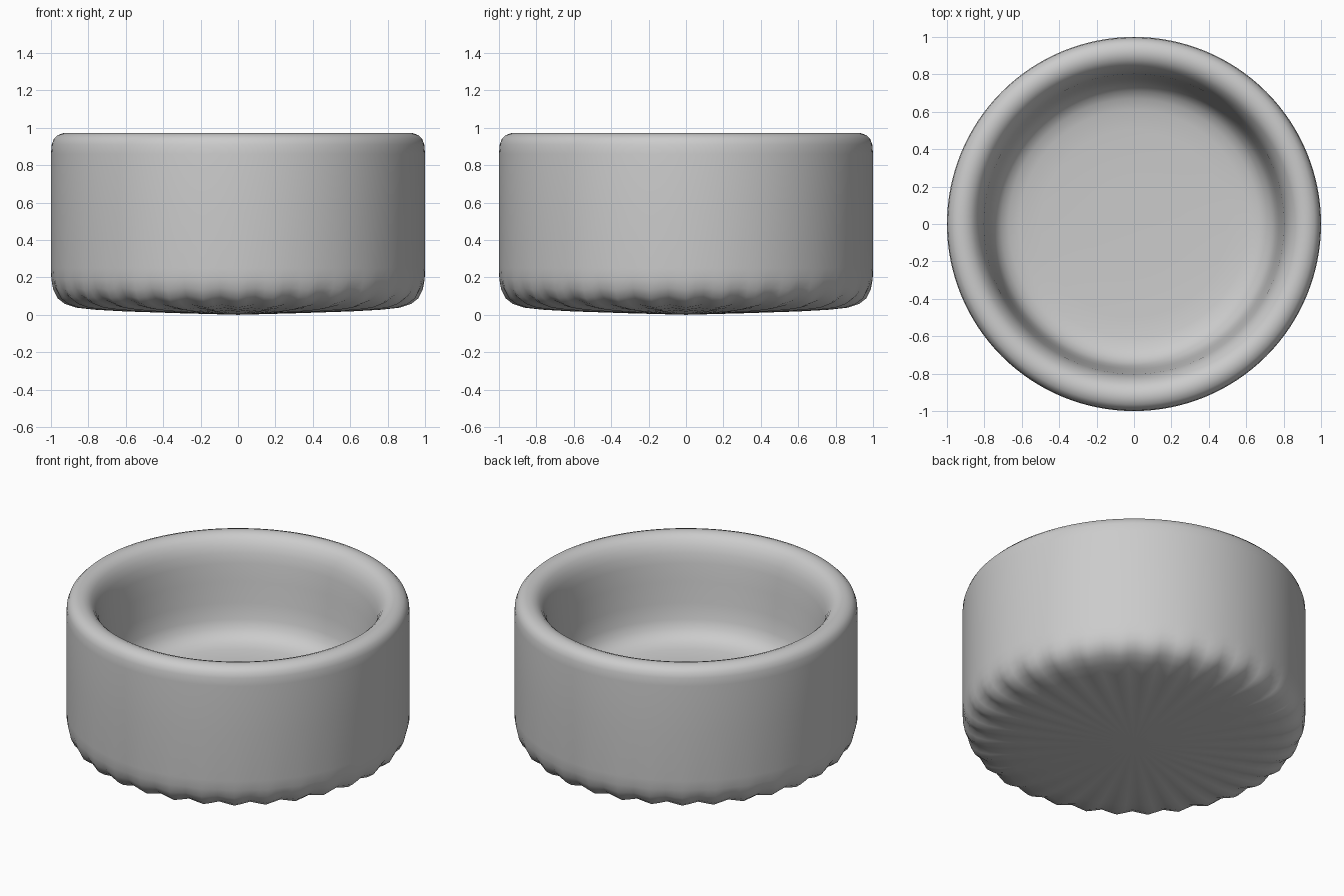
import bpy, bmesh
from math import cos, sin, pi

if "Cube" in bpy.data.objects:
    bpy.data.objects.remove(bpy.data.objects["Cube"])

SEGS, FLUTES = 128, 32

# Half profile (radius, height, ripple), from under the base round to the inner floor
profile = [
    (0.30, 0.008, 0), (0.60, 0.021, .003), (0.76, 0.032, .005), (0.86, 0.046, .008),
    (0.92, 0.068, .010), (0.96, 0.097, .009), (0.985, 0.14, .005), (0.997, 0.19, .002),
    (1.0, 0.25, 0), (1.0, 0.55, 0), (1.0, 0.86, 0), (0.996, 0.91, 0),
    (0.985, 0.94, 0), (0.965, 0.96, 0), (0.935, 0.971, 0), (0.905, 0.971, 0),
    (0.875, 0.96, 0), (0.852, 0.94, 0), (0.832, 0.91, 0), (0.815, 0.87, 0),
    (0.803, 0.81, 0), (0.79, 0.70, 0), (0.775, 0.57, 0), (0.76, 0.47, 0),
    (0.74, 0.42, 0), (0.71, 0.385, 0), (0.67, 0.362, 0), (0.61, 0.348, 0),
    (0.50, 0.34, 0), (0.25, 0.335, 0),
]

# Lathe the bowl, with faint flutes around the bottom edge
bm = bmesh.new()
rings = []
for r, z, ripple in profile:
    ring = []
    for i in range(SEGS):
        a = 2 * pi * i / SEGS
        w = ripple * cos(FLUTES * a)
        ring.append(bm.verts.new(((r + w * .5) * cos(a), (r + w * .5) * sin(a), z - w)))
    rings.append(ring)
for lo, hi in zip(rings, rings[1:]):
    for i in range(SEGS):
        j = (i + 1) % SEGS
        bm.faces.new((lo[i], lo[j], hi[j], hi[i]))

# Close the underside and the inner floor with fans
for ring, z in ((rings[0], 0.0), (rings[-1], 0.335)):
    c = bm.verts.new((0, 0, z))
    for i in range(SEGS):
        bm.faces.new((ring[i], ring[(i + 1) % SEGS], c))
bmesh.ops.recalc_face_normals(bm, faces=bm.faces)
for f in bm.faces:
    f.smooth = True

mesh = bpy.data.meshes.new("bowl")
bm.to_mesh(mesh)
bm.free()
bpy.context.collection.objects.link(bpy.data.objects.new("bowl", mesh))
